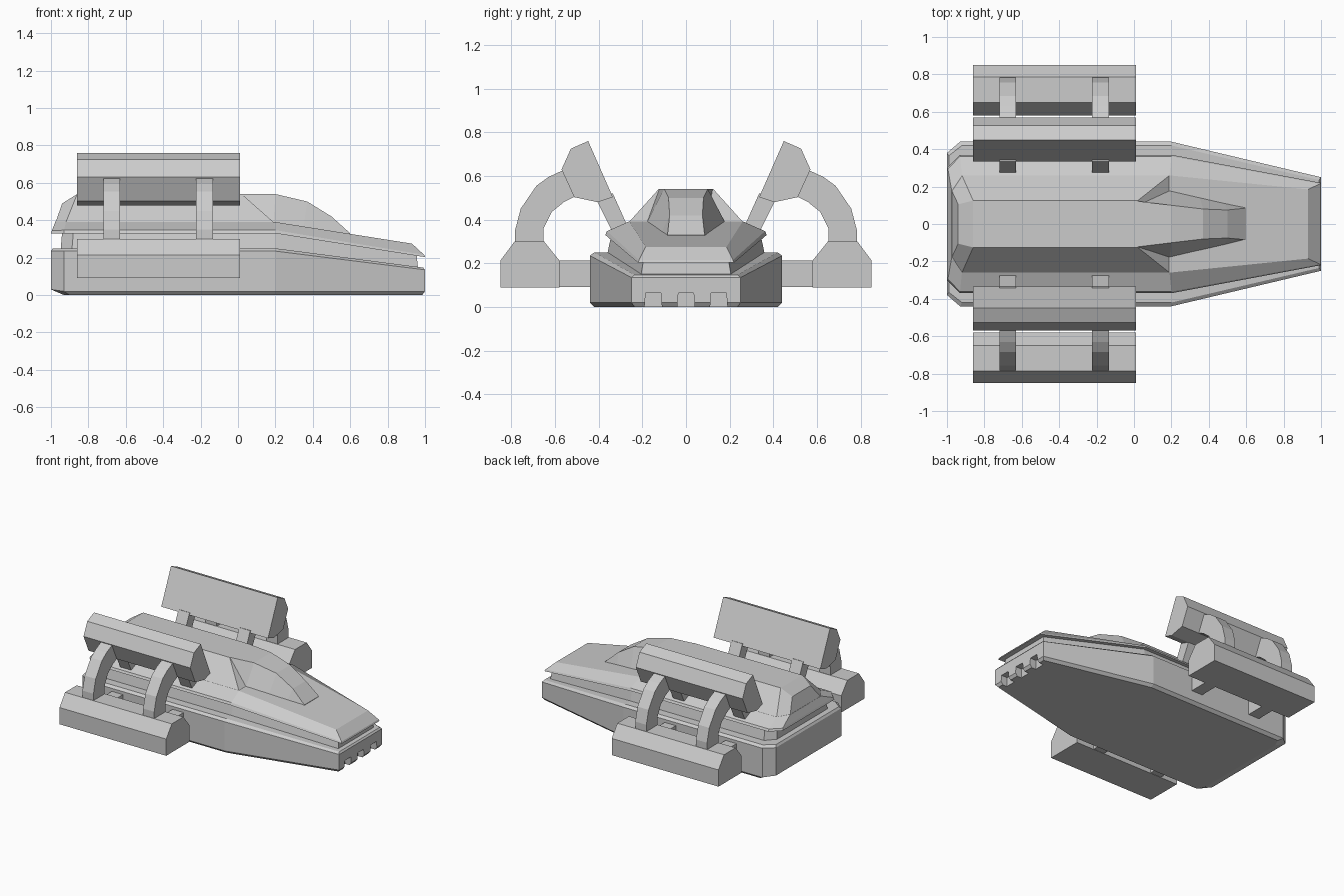
import bpy, bmesh

if "Cube" in bpy.data.objects:
    bpy.data.objects.remove(bpy.data.objects["Cube"])


def finish(name, bm):
    bmesh.ops.recalc_face_normals(bm, faces=bm.faces)
    me = bpy.data.meshes.new(name)
    bm.to_mesh(me)
    bm.free()
    ob = bpy.data.objects.new(name, me)
    bpy.context.collection.objects.link(ob)
    return ob


def loft(name, rings):
    """Stack half outlines (tail to nose), mirrored across y, closed with strips."""
    bm = bmesh.new()
    n = len(rings[0])
    loops = []
    for r in rings:
        left = [bm.verts.new(p) for p in r]
        right = [bm.verts.new((x, -y, z)) for x, y, z in reversed(r)]
        loops.append(left + right)
    m = 2 * n
    for a, b in zip(loops, loops[1:]):
        for i in range(m):
            j = (i + 1) % m
            bm.faces.new((a[i], a[j], b[j], b[i]))
    for ring in (loops[0], loops[-1]):
        for i in range(n - 1):
            bm.faces.new((ring[i], ring[i + 1], ring[m - 2 - i], ring[m - 1 - i]))
    return finish(name, bm)


def prism(name, profile, x0, x1, side=1):
    """Extrude a (y, z) profile along x."""
    bm = bmesh.new()
    f = bm.faces.new([bm.verts.new((x0, side * y, z)) for y, z in profile])
    ext = bmesh.ops.extrude_face_region(bm, geom=[f])
    verts = [v for v in ext["geom"] if isinstance(v, bmesh.types.BMVert)]
    bmesh.ops.translate(bm, verts=verts, vec=(x1 - x0, 0, 0))
    return finish(name, bm)


# Lower hull
hull = loft("lower_hull", [
    [(-.93, .36, 0), (-.90, .42, 0), (.2, .42, 0), (.985, .235, 0)],
    [(-1, .38, .03), (-.93, .44, .02), (.2, .44, .02), (1, .25, .02)],
    [(-1, .38, .235), (-.93, .44, .235), (.2, .44, .235), (1, .25, .135)],
    [(-.99, .365, .25), (-.92, .42, .25), (.2, .42, .25), (.99, .235, .147)],
])

# Three notches under the nose
for y in (-.15, 0, .15):
    cutter = prism("notch_cutter", [(y - .043, -.05), (y - .035, .065),
                                    (y + .035, .065), (y + .043, -.05)], .95, 1.1)
    cutter.hide_render = True
    mod = hull.modifiers.new("notch", "BOOLEAN")
    mod.operation = "DIFFERENCE"
    mod.solver = "EXACT"
    mod.object = cutter
    bpy.context.view_layer.objects.active = hull
    bpy.ops.object.modifier_apply(modifier=mod.name)
    bpy.data.objects.remove(cutter)

# Recessed band between the hull halves
loft("recess_band", [
    [(-.95, .30, .22), (-.89, .365, .22), (.2, .365, .22), (.965, .21, .12)],
    [(-.94, .28, .34), (-.88, .34, .34), (.2, .34, .34), (.955, .195, .215)],
])

# Upper hull with thin rim
loft("upper_hull", [
    [(-1, .30, .33), (-.93, .37, .33), (.2, .37, .33), (1, .22, .203)],
    [(-.995, .295, .345), (-.93, .362, .347), (.2, .362, .347), (.995, .215, .215)],
    [(-.975, .18, .395), (-.92, .26, .392), (.19, .26, .392), (.93, .185, .275)],
])

# Raised roof
loft("roof", [
    [(-.975, .18, .39), (-.92, .26, .39), (.19, .26, .39)],
    [(-.94, .105, .49), (-.86, .125, .54), (.02, .125, .54)],
])

# Canopy
loft("canopy", [
    [(.02, .12, .50), (.19, .18, .385), (.35, .145, .355), (.48, .115, .335), (.6, .085, .315)],
    [(.02, .122, .54), (.2, .10, .54), (.37, .08, .50), (.5, .075, .42), (.6, .085, .33)],
])

# Side pods, arches and struts
lower_pod = [(.85, .09), (.85, .213), (.785, .3), (.65, .3), (.58, .213), (.58, .09)]
upper_pod = [(.448, .76), (.527, .725), (.57, .63), (.512, .503), (.405, .48), (.335, .503)]
arch = [(.783, .29), (.783, .35), (.757, .45), (.685, .555), (.63, .595), (.555, .63),
        (.50, .51), (.557, .482), (.615, .435), (.652, .36), (.652, .29)]
inner_strut = [(.335, .52), (.405, .50), (.405, .48), (.33, .33), (.25, .33)]
hull_strut = [(.42, .092), (.42, .213), (.60, .213), (.60, .092)]

for side, tag in ((1, "left"), (-1, "right")):
    prism(f"lower_pod_{tag}", lower_pod, -.86, .01, side)
    prism(f"upper_pod_{tag}", upper_pod, -.86, .01, side)
    for x, end in ((-.72, "rear"), (-.225, "front")):
        prism(f"arch_{end}_{tag}", arch, x, x + .09, side)
        prism(f"inner_strut_{end}_{tag}", inner_strut, x, x + .09, side)
        prism(f"hull_strut_{end}_{tag}", hull_strut, x, x + .09, side)
